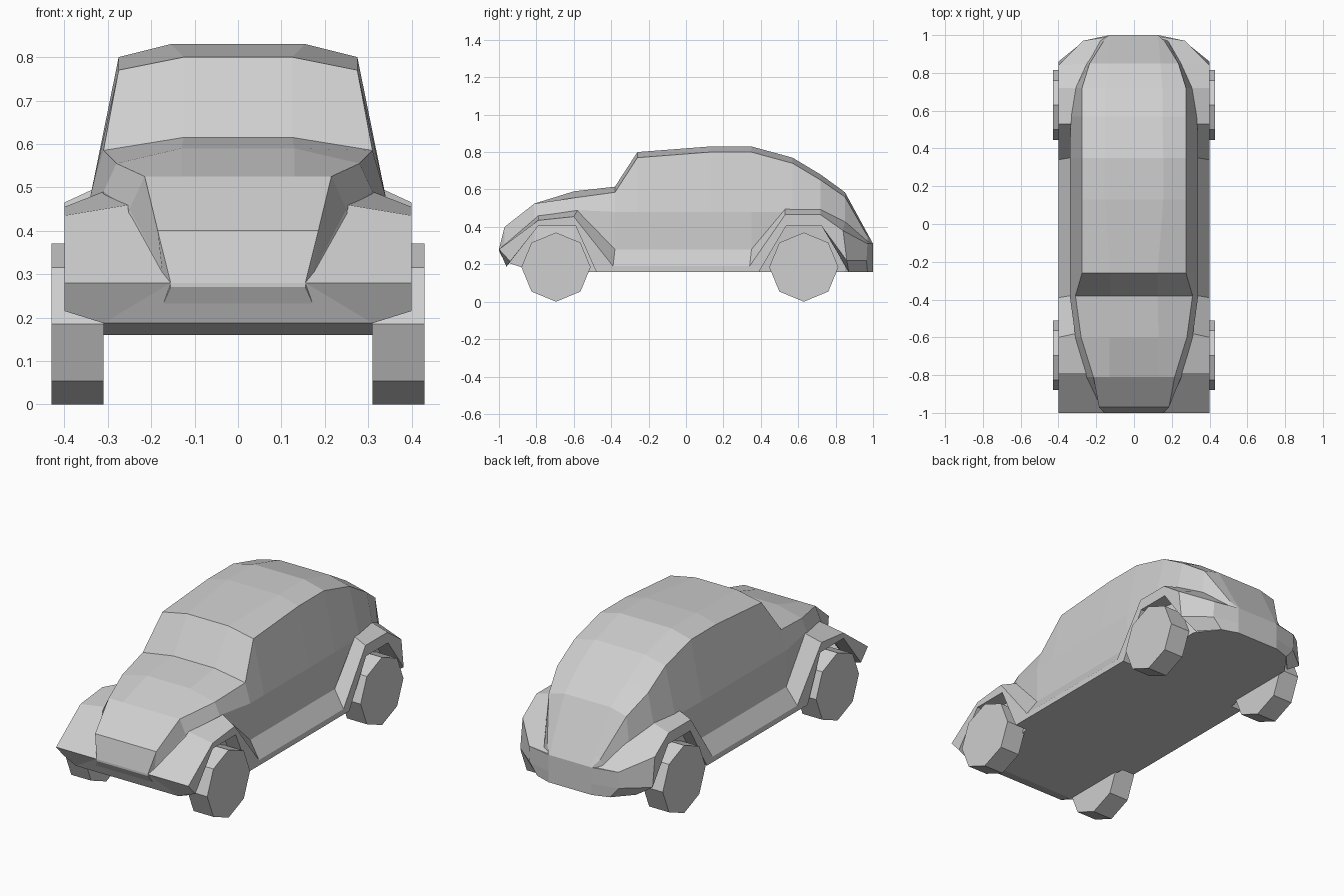
import bpy
import bmesh
import math
from mathutils import Matrix, Vector

default_cube = bpy.data.objects.get("Cube")
if default_cube:
    bpy.data.objects.remove(default_cube, do_unlink=True)

# One plain paint for the whole car
paint = bpy.data.materials.new("light_grey")
paint.use_nodes = True
paint.diffuse_color = (0.62, 0.62, 0.62, 1)
paint.node_tree.nodes["Principled BSDF"].inputs["Base Color"].default_value = paint.diffuse_color


def finish(name, bm):
    """Clean the bmesh and place it in the scene as a flat shaded object."""
    bmesh.ops.remove_doubles(bm, verts=bm.verts, dist=0.0005)
    bmesh.ops.recalc_face_normals(bm, faces=bm.faces)
    mesh = bpy.data.meshes.new(name)
    bm.to_mesh(mesh)
    bm.free()
    mesh.materials.append(paint)
    obj = bpy.data.objects.new(name, mesh)
    bpy.context.collection.objects.link(obj)
    return obj


def loft(name, sections, closed=True):
    """Join a list of equal length point sections into a skin."""
    bm = bmesh.new()
    rings = [[bm.verts.new(point) for point in section] for section in sections]
    count = len(rings[0])
    for first, second in zip(rings, rings[1:]):
        for i in range(count if closed else count - 1):
            j = (i + 1) % count
            bm.faces.new((first[i], first[j], second[j], second[i]))
    if closed:
        bm.faces.new(rings[0])
        bm.faces.new(rings[-1])
    return finish(name, bm)


def mirrored(points):
    """Complete a half section, listed from the centre outwards."""
    left = [Vector(point) for point in points]
    right = [Vector((-p.x, p.y, p.z)) for p in left]
    return right[::-1] + left


# Body shell: y, then (x, z) of crown, roof edge, waist and sill
body_stations = [
    (-1.0, (.10, .28), (.155, .28), (.155, .277), (.155, .27)),
    (-.97, (.12, .40), (.185, .40), (.175, .306), (.18, .215)),
    (-.81, (.13, .525), (.215, .525), (.25, .45), (.31, .16)),
    (-.6, (.13, .59), (.28, .555), (.31, .49), (.31, .16)),
    (-.38, (.125, .615), (.31, .585), (.34, .48), (.34, .16)),
    (-.26, (.125, .80), (.275, .77), (.34, .48), (.34, .16)),
    (.13, (.155, .83), (.275, .80), (.34, .48), (.34, .16)),
    (.35, (.155, .83), (.275, .80), (.34, .48), (.34, .16)),
    (.57, (.15, .77), (.275, .74), (.335, .48), (.31, .16)),
    (.72, (.15, .68), (.275, .65), (.31, .48), (.31, .16)),
    (.85, (.14, .585), (.235, .56), (.25, .42), (.31, .16)),
    (.97, (.13, .365), (.16, .35), (.18, .32), (.22, .16)),
    (1.0, (.12, .31), (.13, .31), (.13, .25), (.13, .16)),
]
loft("body_shell", [
    mirrored([(x, y, z) for x, z in half]) for y, *half in body_stations
])

# Fenders and running board: top inner, shoulder, arch lip and inner arch
fender_stations = [
    ((.155, -1, .28), (.4, -1, .28), (.4, -.94, .215), (.31, -.96, .187)),
    ((.25, -.79, .46), (.4, -.79, .435), (.4, -.79, .405), (.31, -.79, .405)),
    ((.31, -.58, .49), (.4, -.6, .455), (.4, -.59, .405), (.31, -.59, .405)),
    ((.34, -.38, .28), (.4, -.39, .19), (.4, -.48, .16), (.31, -.48, .16)),
    ((.34, .35, .28), (.4, .34, .19), (.4, .39, .16), (.31, .39, .16)),
    ((.335, .53, .495), (.4, .53, .465), (.4, .535, .405), (.31, .535, .405)),
    ((.3, .72, .495), (.4, .72, .465), (.4, .725, .405), (.31, .725, .405)),
    ((.24, .85, .43), (.4, .84, .38), (.4, .86, .22), (.31, .87, .16)),
    ((.14, .99, .31), (.27, .97, .31), (.27, .965, .22), (.22, .97, .16)),
    ((.13, 1, .31), (.13, 1, .31), (.13, 1, .22), (.13, 1, .16)),
]
for side, sign in (("left", 1), ("right", -1)):
    loft(side + "_fenders_and_running_board", [
        [(sign * x, y, z) for x, y, z in section] for section in fender_stations
    ])

# Front apron wrapping under the nose
loft("front_apron", [
    mirrored([point]) for point in
    ((.155, -1, .28), (.31, -.96, .187), (.31, -.88, .16), (.31, -.8, .16))
], closed=False)

# Eight sided wheels
WHEEL_RADIUS = 0.185
for side, sign in (("left", 1), ("right", -1)):
    for end, wheel_y in (("front", -0.695), ("rear", 0.63)):
        bm = bmesh.new()
        bmesh.ops.create_cone(
            bm, cap_ends=True, segments=8, depth=0.12,
            radius1=WHEEL_RADIUS, radius2=WHEEL_RADIUS,
            matrix=Matrix.Rotation(math.pi / 2, 4, "Y"))
        wheel = finish(side + "_" + end + "_wheel", bm)
        wheel.location = (sign * 0.37, wheel_y, WHEEL_RADIUS)
